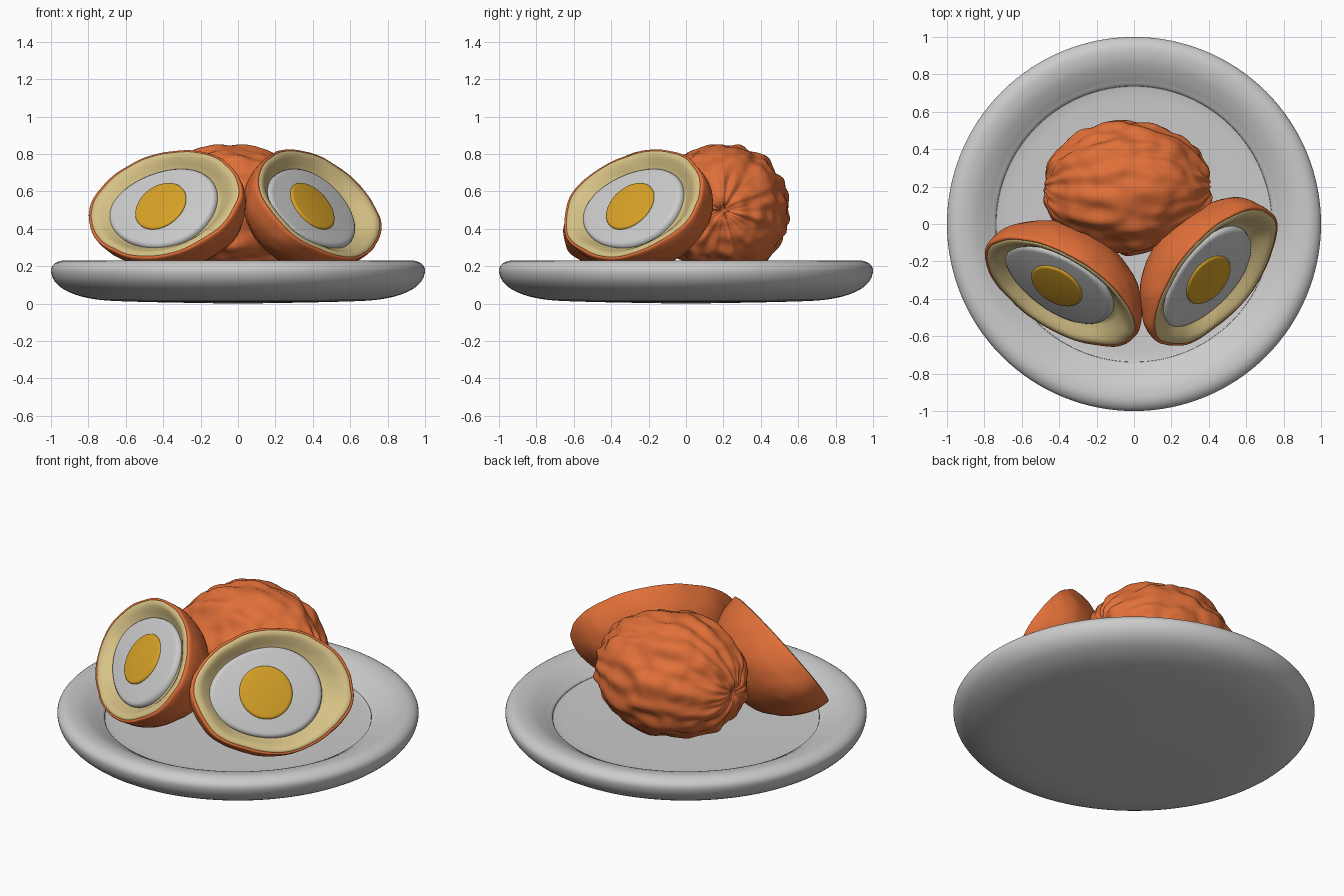
import bpy, bmesh
from math import sin, cos, pi, exp
from mathutils import Vector, Matrix, noise

if "Cube" in bpy.data.objects:
    bpy.data.objects.remove(bpy.data.objects["Cube"])


def material(name, rgb):
    m = bpy.data.materials.new(name)
    m.diffuse_color = (*rgb, 1)
    m.use_nodes = True
    m.node_tree.nodes["Principled BSDF"].inputs["Base Color"].default_value = m.diffuse_color
    return m


ORANGE = material("crumb", (0.75, 0.16, 0.04))
BEIGE = material("filling", (0.68, 0.54, 0.24))
WHITE = material("white", (0.62, 0.62, 0.62))
YOLK = material("yolk", (0.68, 0.36, 0.02))


def smooth_path(pts, sub):
    """Catmull-Rom subdivision of a profile."""
    out = []
    for i in range(len(pts) - 1):
        p = [Vector(pts[max(0, min(len(pts) - 1, i + k))]) for k in (-1, 0, 1, 2)]
        for s in range(sub):
            t = s / sub
            out.append(0.5 * (2 * p[1] + (p[2] - p[0]) * t
                              + (2 * p[0] - 5 * p[1] + 4 * p[2] - p[3]) * t * t
                              + (3 * p[1] - p[0] - 3 * p[2] + p[3]) * t ** 3))
    return out + [Vector(pts[-1])]


def lathe(name, profile, segs=96, scale=(1, 1, 1), mat=None, matrix=Matrix(), warp=None):
    """Revolve (radius, z) points round z, scale to an oval, warp, then place."""
    bm = bmesh.new()
    rings = []
    for r, z in profile:
        n = 1 if r < 1e-5 else segs
        rings.append([bm.verts.new((max(r, 0) * cos(2 * pi * i / segs) * scale[0],
                                    max(r, 0) * sin(2 * pi * i / segs) * scale[1],
                                    z * scale[2])) for i in range(n)])
    for a, b in zip(rings, rings[1:]):
        for i in range(segs):
            j = (i + 1) % segs
            q = [a[i % len(a)], a[j % len(a)], b[j % len(b)], b[i % len(b)]]
            bm.faces.new(list(dict.fromkeys(q)))
    if warp:
        for v in bm.verts:
            v.co = warp(v.co.copy())
    bmesh.ops.recalc_face_normals(bm, faces=bm.faces)
    for f in bm.faces:
        f.smooth = True
    me = bpy.data.meshes.new(name)
    bm.to_mesh(me)
    bm.free()
    ob = bpy.data.objects.new(name, me)
    bpy.context.collection.objects.link(ob)
    if mat:
        me.materials.append(mat)
    ob.matrix_world = matrix
    return ob


# Plate with a rounded rim and a shallow well
plate = [(0, 0), (0.6, 0.012), (0.8, 0.03), (0.92, 0.07), (0.98, 0.12), (1, 0.175), (0.985, 0.21),
         (0.94, 0.23), (0.87, 0.222), (0.8, 0.19), (0.74, 0.155), (0.67, 0.138), (0, 0.13)]
lathe("plate", smooth_path(plate, 4), 128)


# Whole egg: lumpy crust, creases gathering at both ends
def crust(p):
    t = p.z / 0.45
    side = Vector((p.x, p.y, 0))
    s = side.length / 0.35
    d = side.normalized() if s > 1e-4 else Vector((0, 0, 0))
    lump = 0.014 * noise.noise(p * 13) + 0.012 * noise.noise(p * 5)
    crease = 0.022 * noise.noise(d * 4.5 + Vector((0, 0, t * 3))) * min(1, s * 2.5)
    p = p * (1 + (lump + crease) / 0.38)
    p.z -= 0.03 * exp(-(s / 0.13) ** 2) * (1 if t > 0 else -1)
    return p


arc = [(sin(pi * i / 80), -cos(pi * i / 80)) for i in range(81)]
arc[0], arc[-1] = (0, -1), (0, 1)
lathe("whole_egg", arc, 128, (0.35, 0.35, 0.45), ORANGE,
      Matrix.Translation((-0.04, 0.2, 0.5)) @ Matrix.Rotation(pi / 2, 4, 'Y'), crust)


# Cut egg: crust shell, filling ring, egg white and yolk facing along local z
def lumpy(seed):
    def f(p):
        k = noise.noise(p * 5 + Vector((seed, 0, 0))) * 0.035 + noise.noise(p * 14) * 0.008
        return Vector((p.x * (1 + k), p.y * (1 + k), p.z * (1 + k)))
    return f


def egg_shape(p):
    p.y *= 1 + 0.35 * p.x
    return p


def half_egg(side, centre, facing, seed):
    h = Vector((*facing, 0)).normalized()
    n = h * 0.82 + Vector((0, 0, 0.57))
    n.normalize()
    long_axis = Vector((-h.y, h.x, 0))
    up = n.cross(long_axis)
    m = Matrix((long_axis, up, n)).transposed().to_4x4()
    m.translation = centre
    inner = m @ Matrix.Translation((-0.035, 0, 0))
    oval = (0.46, 0.355, 0.35)
    shell = [(sin(pi / 2 * i / 32), -cos(pi / 2 * i / 32)) for i in range(33)]
    shell[0] = (0, -1)
    shell += [(0.99, 0.02), (0.965, 0.025), (0.95, 0.0), (0.94, -0.06)]
    lathe(side + "_crust", shell, 96, oval, ORANGE, m, lumpy(seed))
    ring = [(0.965, -0.03), (0.965, 0.015), (0.94, 0.035), (0.88, 0.025), (0.8, -0.04),
            (0.72, -0.11), (0.6, -0.15), (0, -0.15)]
    lathe(side + "_filling", smooth_path(ring, 3), 96, oval, BEIGE, m, lumpy(seed))
    white = [(1, -0.07), (1, -0.045), (0.985, -0.03), (0.95, -0.021), (0.9, -0.018), (0, -0.018)]
    lathe(side + "_egg_white", white, 96, (0.325, 0.255, 1), WHITE, inner, egg_shape)
    yolk = [(1, -0.03), (1, -0.014), (0.97, -0.008), (0.9, -0.006), (0, -0.005)]
    lathe(side + "_yolk", yolk, 64, (0.15, 0.15, 1), YOLK, inner)


half_egg("left", (-0.39, -0.36, 0.53), (-0.52, -0.85), 3.0)
half_egg("right", (0.43, -0.28, 0.53), (0.77, -0.64), 8.0)
